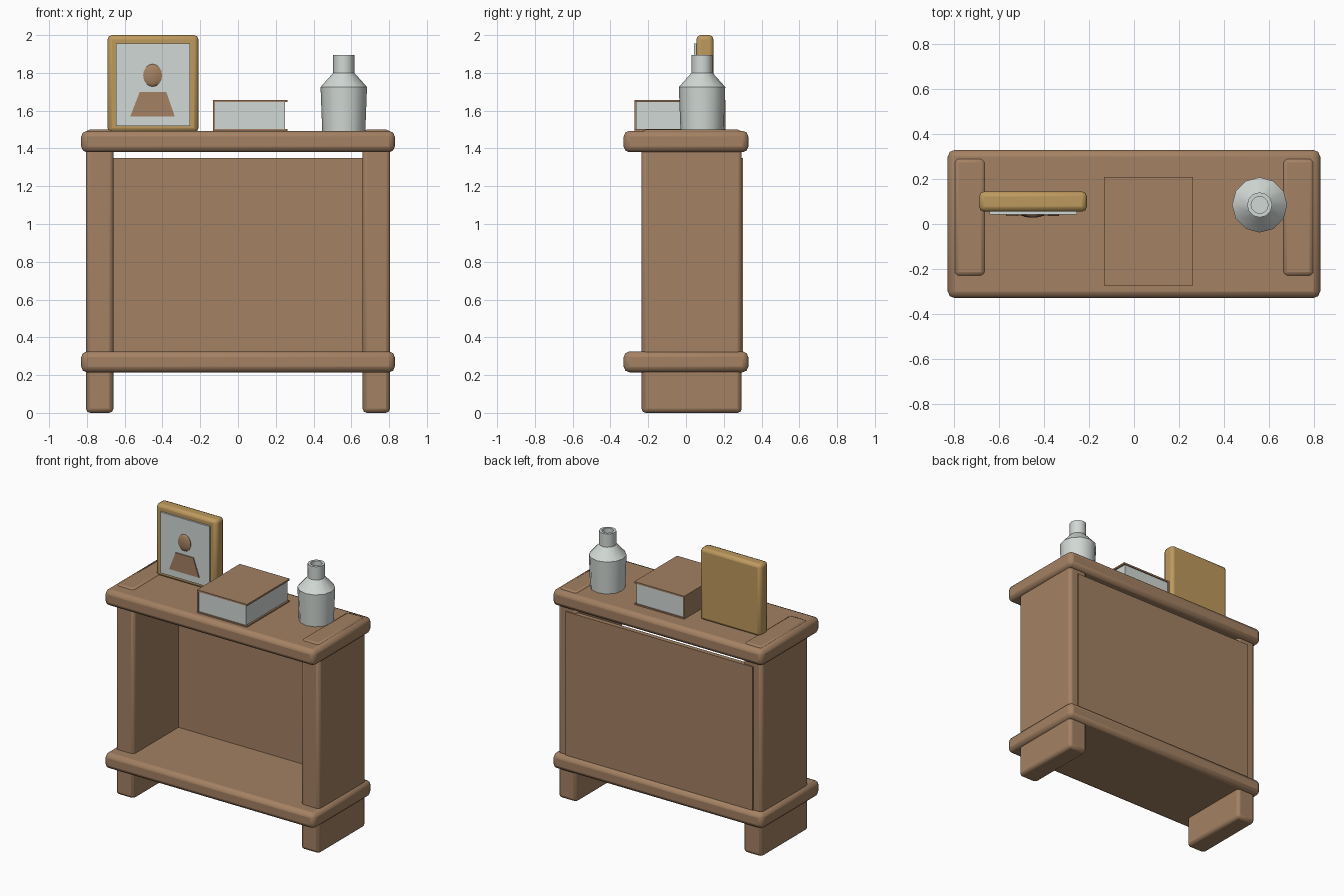
import bpy, bmesh, math

default = bpy.data.objects.get("Cube")
if default:
    bpy.data.objects.remove(default, do_unlink=True)


def material(name, rgb):
    m = bpy.data.materials.new(name)
    m.use_nodes = True
    col = (*rgb, 1)
    m.diffuse_color = col
    bsdf = next(n for n in m.node_tree.nodes if n.type == 'BSDF_PRINCIPLED')
    bsdf.inputs["Base Color"].default_value = col
    bsdf.inputs["Roughness"].default_value = 0.7
    return m


wood = material("brown wood", (0.37, 0.22, 0.125))
gold = material("golden wood", (0.51, 0.32, 0.11))
white = material("pale grey white", (0.64, 0.69, 0.66))


def finish(name, bm, mat, bevel=0, segments=2, smooth=False):
    bmesh.ops.recalc_face_normals(bm, faces=bm.faces)
    me = bpy.data.meshes.new(name)
    bm.to_mesh(me)
    bm.free()
    me.materials.append(mat)
    ob = bpy.data.objects.new(name, me)
    bpy.context.collection.objects.link(ob)
    if bevel:
        mod = ob.modifiers.new("Rounded edges", 'BEVEL')
        mod.width = bevel
        mod.segments = segments
    if bevel or smooth:
        bpy.ops.object.select_all(action='DESELECT')
        ob.select_set(True)
        bpy.context.view_layer.objects.active = ob
        bpy.ops.object.shade_smooth_by_angle(angle=math.radians(40))
    return ob


def box(name, x, y, z, mat, bevel=0, segments=2):
    """Box given by its (min, max) extents on each axis."""
    bm = bmesh.new()
    bmesh.ops.create_cube(bm, size=1)
    for v in bm.verts:
        v.co = [sum(r) / 2 + c * (r[1] - r[0]) for r, c in zip((x, y, z), v.co)]
    return finish(name, bm, mat, bevel, segments)


def plate(name, outline, y, mat):
    """Flat shape in the x-z plane, extruded between two y values."""
    bm = bmesh.new()
    face = bm.faces.new([bm.verts.new((px, y[0], pz)) for px, pz in outline])
    ext = bmesh.ops.extrude_face_region(bm, geom=[face])
    for v in ext["geom"]:
        if isinstance(v, bmesh.types.BMVert):
            v.co.y = y[1]
    return finish(name, bm, mat)


def lathe(name, centre, profile, sides, mat):
    bm = bmesh.new()
    rings = []
    for r, z in profile:
        angles = [2 * math.pi * i / sides for i in range(sides)]
        rings.append([bm.verts.new((centre[0] + r * math.cos(a),
                                    centre[1] + r * math.sin(a), z)) for a in angles])
    for a, b in zip(rings, rings[1:]):
        for i in range(sides):
            j = (i + 1) % sides
            bm.faces.new((a[i], a[j], b[j], b[i]))
    bm.faces.new(rings[0])
    bm.faces.new(rings[-1])
    return finish(name, bm, mat, smooth=True)


# Cabinet boards
for name, z in (("bottom_shelf", (0.215, 0.325)), ("table_top", (1.38, 1.493))):
    box(name, (-0.83, 0.83), (-0.33, 0.33), z, wood, 0.03)
for name, x in (("right_side", (-0.805, -0.66)), ("left_side", (0.66, 0.805))):
    box(name, x, (-0.235, 0.295), (0, 1.5), wood, 0.022)
box("back_panel", (-0.74, 0.74), (0.27, 0.303), (0.27, 1.35), wood)

# Book: covers and spine around a block of pages
for name, z in (("book_bottom_cover", (1.49, 1.502)), ("book_top_cover", (1.645, 1.657))):
    box(name, (-0.133, 0.262), (-0.273, 0.21), z, wood)
box("book_spine", (-0.133, -0.122), (-0.273, 0.21), (1.5, 1.646), wood)
box("book_pages", (-0.123, 0.25), (-0.266, 0.203), (1.5, 1.646), white)

# Picture frame with a simple portrait
box("picture_frame", (-0.69, -0.21), (0.055, 0.145), (1.485, 2.0), gold, 0.022)
box("picture", (-0.645, -0.255), (0.043, 0.06), (1.52, 1.955), white)
plate("portrait_body", [(-0.57, 1.57), (-0.335, 1.57), (-0.38, 1.70), (-0.52, 1.70)],
      (0.036, 0.044), wood)
bm = bmesh.new()
bmesh.ops.create_uvsphere(bm, u_segments=10, v_segments=8, radius=1)
for v in bm.verts:
    v.co = (-0.452 + 0.053 * v.co.x, 0.043 + 0.015 * v.co.y, 1.787 + 0.06 * v.co.z)
finish("portrait_head", bm, wood, smooth=True)

# Vase with a hollow neck
lathe("vase", (0.56, 0.085),
      [(0.114, 1.49), (0.123, 1.725), (0.056, 1.80), (0.056, 1.895),
       (0.038, 1.895), (0.038, 1.82)], 12, white)
